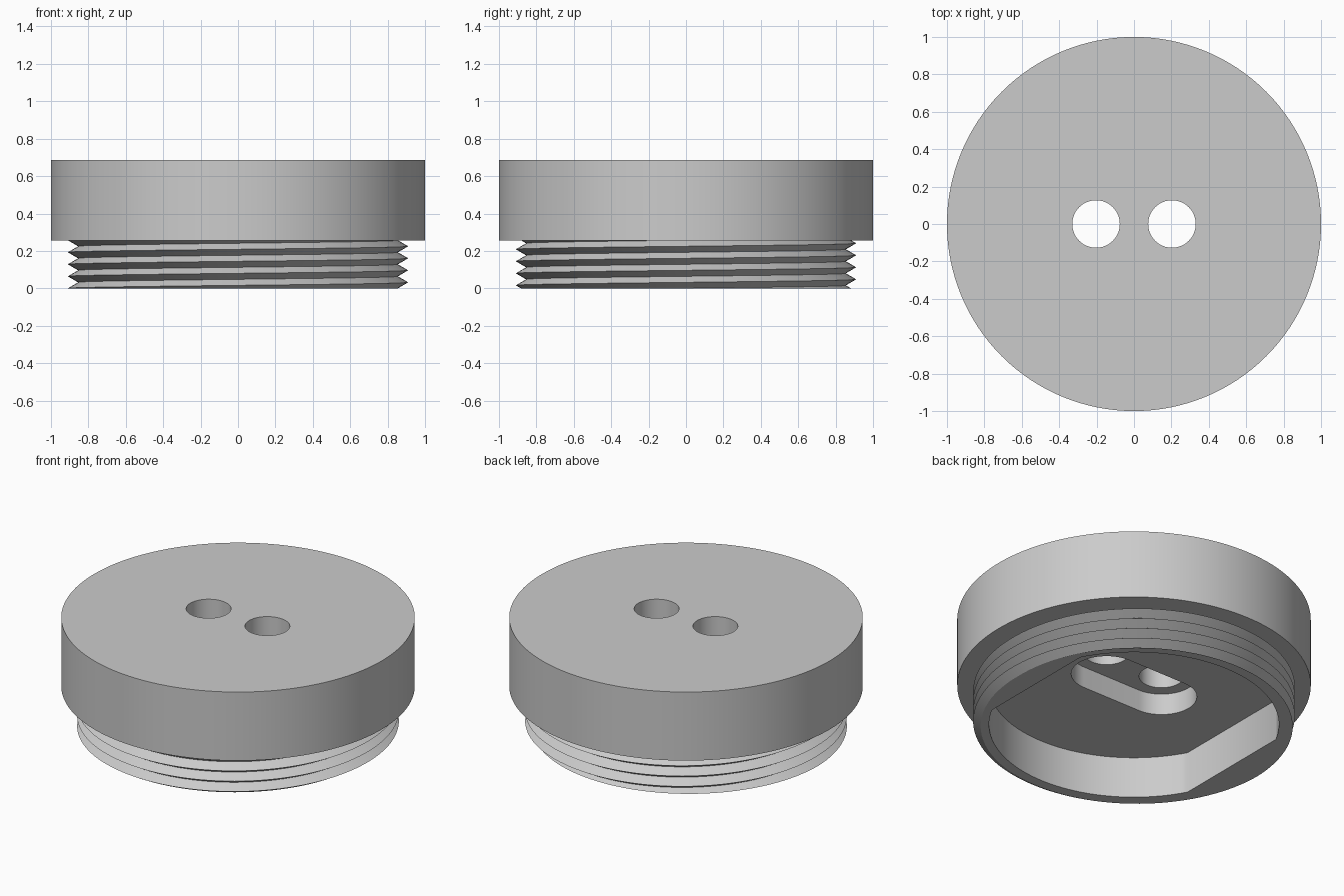
import bpy, bmesh
from math import sin, cos, pi, acos

old = bpy.data.objects.get("Cube")
if old:
    bpy.data.objects.remove(old, do_unlink=True)

SEG = 128
RIM_Z, TOP_Z = 0.257, 0.685      # underside and top of the cap
PITCH = RIM_Z / 4
CREST, ROOT = 0.91, 0.855
HOLE_X, HOLE_R, SLOT_R, SLOT_TOP = 0.203, 0.127, 0.2, 0.39
POCKET_R, FLAT_X = 0.82, 0.722

grey = bpy.data.materials.new("plain_grey")
grey.use_nodes = True
grey.diffuse_color = (0.6, 0.6, 0.6, 1)
grey.node_tree.nodes["Principled BSDF"].inputs["Base Color"].default_value = (0.6, 0.6, 0.6, 1)


def finish(bm, name):
    bmesh.ops.recalc_face_normals(bm, faces=bm.faces)
    mesh = bpy.data.meshes.new(name)
    bm.to_mesh(mesh)
    bm.free()
    mesh.materials.append(grey)
    obj = bpy.data.objects.new(name, mesh)
    bpy.context.collection.objects.link(obj)
    return obj


def arc(r, start, end, n, cx=0.0):
    return [(cx + r * cos(start + (end - start) * i / n),
             r * sin(start + (end - start) * i / n)) for i in range(n + 1)]


def circle(r, n, cx=0.0):
    return arc(r, 0, 2 * pi, n, cx)[:-1]


def prism(name, outline, z0, z1):
    bm = bmesh.new()
    low = [bm.verts.new((x, y, z0)) for x, y in outline]
    high = [bm.verts.new((x, y, z1)) for x, y in outline]
    bm.faces.new(low)
    bm.faces.new(high)
    for i in range(len(low)):
        k = (i + 1) % len(low)
        bm.faces.new((low[i], low[k], high[k], high[i]))
    return finish(bm, name)


def activate(obj):
    bpy.ops.object.select_all(action='DESELECT')
    obj.select_set(True)
    bpy.context.view_layer.objects.active = obj


def cut(obj, cutter):
    cutter.hide_render = True
    mod = obj.modifiers.new("cut", 'BOOLEAN')
    mod.operation = 'DIFFERENCE'
    mod.solver = 'EXACT'
    mod.object = cutter
    activate(obj)
    bpy.ops.object.modifier_apply(modifier=mod.name)
    bpy.data.objects.remove(cutter, do_unlink=True)


# Cap with a recessed slot below and two through holes
cap = prism("cap", circle(1.0, SEG), RIM_Z, TOP_Z)
slot = arc(SLOT_R, -pi / 2, pi / 2, 32, HOLE_X) + arc(SLOT_R, pi / 2, 3 * pi / 2, 32, -HOLE_X)
cut(cap, prism("slot_cutter", slot, RIM_Z - 0.1, SLOT_TOP))
for side in (-1, 1):
    cut(cap, prism("hole_cutter", circle(HOLE_R, 48, side * HOLE_X), RIM_Z + 0.05, TOP_Z + 0.1))

# Helical thread: each turn joins the next one a pitch higher
bm = bmesh.new()
rows = 16
grid = []
for i in range(SEG):
    a = pi + 2 * pi * i / SEG
    column = []
    for j in range(rows):
        r = ROOT if j % 2 else CREST
        column.append(bm.verts.new((r * cos(a), r * sin(a), PITCH * (i / SEG + j / 2 - 2))))
    grid.append(column)
for i in range(SEG):
    wrap = i == SEG - 1
    right = grid[0][2:] if wrap else grid[i + 1]
    for j in range(rows - 3):
        bm.faces.new((grid[i][j], right[j], right[j + 1], grid[i][j + 1]))

# Trim the thread flat at both ends and close it
for z, direction in ((0, -1), (RIM_Z, 1)):
    result = bmesh.ops.bisect_plane(bm, geom=bm.verts[:] + bm.edges[:] + bm.faces[:], dist=1e-5,
                                    plane_co=(0, 0, z), plane_no=(0, 0, direction), clear_outer=True)
bmesh.ops.delete(bm, geom=[v for v in bm.verts if not v.link_faces], context='VERTS')
bmesh.ops.holes_fill(bm, edges=[e for e in bm.edges if e.is_boundary], sides=0)
thread = finish(bm, "threaded_ring")

# Round pocket with two flat sides
a = acos(FLAT_X / POCKET_R)
pocket = arc(POCKET_R, a, pi - a, 48) + arc(POCKET_R, pi + a, 2 * pi - a, 48)
cut(thread, prism("pocket_cutter", pocket, -0.1, RIM_Z + 0.1))

for obj in (cap, thread):
    activate(obj)
    bpy.ops.object.shade_smooth_by_angle(angle=pi / 6)
